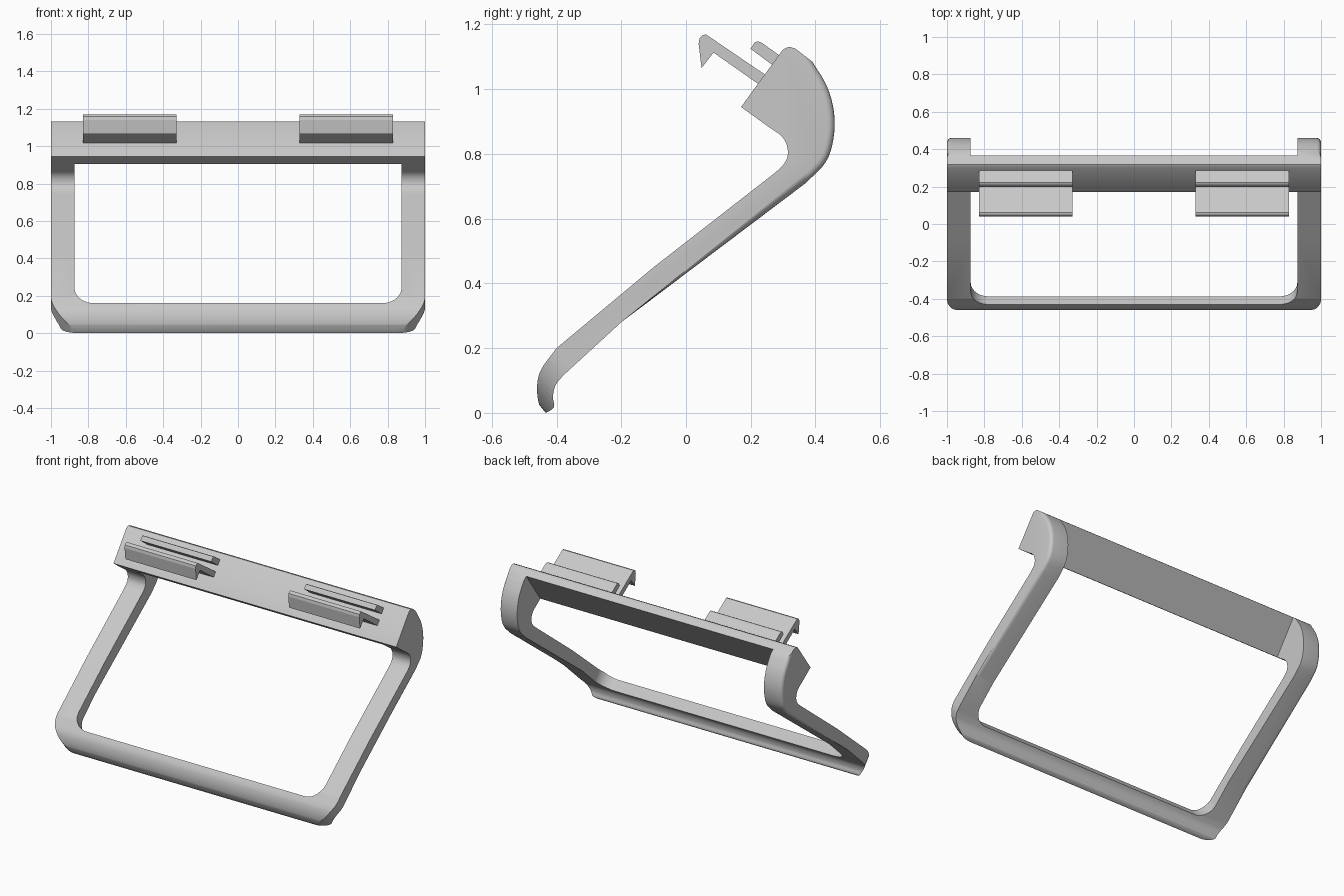
import bpy, bmesh
from mathutils import Vector

if "Cube" in bpy.data.objects:
    bpy.data.objects.remove(bpy.data.objects["Cube"])

grey = bpy.data.materials.new("light_grey_plastic")
grey.diffuse_color = (0.58, 0.58, 0.58, 1)
grey.use_nodes = True
grey.node_tree.nodes["Principled BSDF"].inputs["Base Color"].default_value = grey.diffuse_color


def spline(pts, steps=4):
    """Smooth curve through the given points."""
    p = [Vector(q) for q in pts]
    p = [2 * p[0] - p[1]] + p + [2 * p[-1] - p[-2]]
    out = []
    for i in range(1, len(p) - 2):
        a, b, c, d = p[i - 1:i + 3]
        for k in range(steps):
            t = k / steps
            out.append(0.5 * (2 * b + (c - a) * t + (2 * a - 5 * b + 4 * c - d) * t * t
                              + (3 * b - a - 3 * c + d) * t ** 3))
    return out + [p[-2]]


def prism(name, profile, x0, x1, bevel_range=None, radius=0.0, segments=8):
    """Side profile (y, z) extruded along x; optional rounding of some edges."""
    bm = bmesh.new()
    left = [bm.verts.new((x0, q[0], q[1])) for q in profile]
    right = [bm.verts.new((x1, q[0], q[1])) for q in profile]
    n = len(profile)
    bm.faces.new(left)
    bm.faces.new(right[::-1])
    for i in range(n):
        j = (i + 1) % n
        bm.faces.new((left[j], left[i], right[i], right[j]))
    bmesh.ops.recalc_face_normals(bm, faces=bm.faces)
    if bevel_range:
        edges = [bm.edges.get((s[i], s[i + 1])) for s in (left, right)
                 for i in range(*bevel_range)]
        bmesh.ops.bevel(bm, geom=edges, offset=radius, segments=segments,
                        profile=0.5, affect='EDGES', clamp_overlap=False)
    mesh = bpy.data.meshes.new(name)
    bm.to_mesh(mesh)
    bm.free()
    ob = bpy.data.objects.new(name, mesh)
    bpy.context.collection.objects.link(ob)
    mesh.materials.append(grey)
    return ob


def activate(ob):
    bpy.ops.object.select_all(action='DESELECT')
    ob.select_set(True)
    bpy.context.view_layer.objects.active = ob


def boolean(ob, tool, operation):
    mod = ob.modifiers.new("cut", 'BOOLEAN')
    mod.operation, mod.object, mod.solver = operation, tool, 'EXACT'
    activate(ob)
    bpy.ops.object.modifier_apply(modifier=mod.name)
    bpy.data.objects.remove(tool, do_unlink=True)


# Side outline of the frame: rounded back, slanted arm, curled lip, elbow
top = [(0.17, 0.945), (0.30, 1.123), (0.318, 1.131), (0.337, 1.126)]
back = spline([(0.39, 1.085), (0.435, 1.01), (0.457, 0.93), (0.456, 0.85),
               (0.432, 0.775), (0.37, 0.71)])
lip = spline([(-0.38, 0.115), (-0.403, 0.085), (-0.411, 0.05), (-0.408, 0.018),
              (-0.435, 0.0), (-0.447, 0.008), (-0.457, 0.04), (-0.46, 0.085),
              (-0.447, 0.135), (-0.40, 0.20)])
elbow = spline([(0.26, 0.73), (0.295, 0.76), (0.313, 0.79), (0.312, 0.825),
                (0.295, 0.855), (0.26, 0.88)])
outline = top + back + [(-0.2, 0.28)] + lip + [(-0.1, 0.45)] + elbow
frame = prism("frame", outline, -1, 1, (len(top), len(top) + len(back)), 0.022, 4)

# Round the two lower outer corners, square to the arm
along, across = Vector((0.78, 0.626)), Vector((0.626, -0.78))
low = along * -0.338
outer = [low - across * 1.5, low + across * 1.5,
         low + across * 1.5 + along * 3, low - across * 1.5 + along * 3]
boolean(frame, prism("corner_tool", outer, -1.0005, 1.0005, (0, 1), 0.15, 12), 'INTERSECT')

# Open the middle, leaving the arms, the lip and the flat top bar
edge, plane = Vector((-0.43, 0.16)), Vector((0.585, 0.811))
bar = Vector((0.225, 0.905))
hole = [edge - across * 0.2, edge + across * 0.4, (0.8, 0.3),
        bar + plane * 0.6, bar - plane * 0.15]
boolean(frame, prism("opening_tool", hole, -0.873, 0.873, (0, 1), 0.1, 10), 'DIFFERENCE')
activate(frame)
bpy.ops.object.shade_smooth_by_angle(angle=0.6)

# Snap hooks and short tabs on the front of the top bar
hook = [(0.25, 1.033), (0.232, 1.01), (0.085, 1.113), (0.048, 1.065), (0.039, 1.14),
        (0.042, 1.158), (0.051, 1.167), (0.062, 1.169), (0.25, 1.041)]
tab = [(0.295, 1.1), (0.272, 1.071), (0.199, 1.125), (0.212, 1.144),
       (0.222, 1.148), (0.233, 1.144)]
for side, x0, x1 in (("left", -0.83, -0.328), ("right", 0.328, 0.83)):
    prism("snap_hook_" + side, hook, x0, x1)
    prism("guide_tab_" + side, tab, x0, x1)
